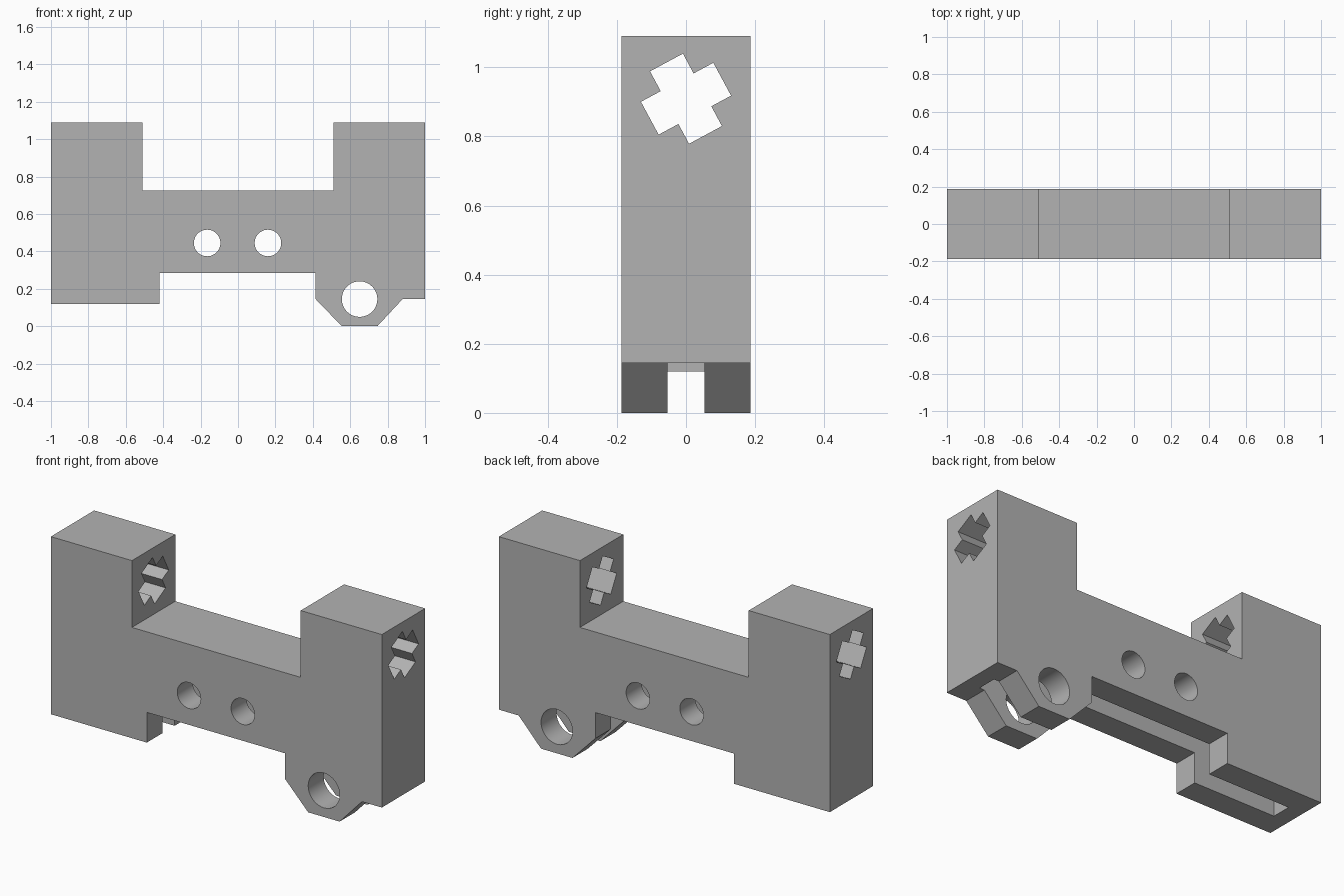
import bpy, bmesh, math
from mathutils import Matrix, Vector

cube = bpy.data.objects.get("Cube")
if cube:
    bpy.data.objects.remove(cube)

grey = bpy.data.materials.new("mid_grey")
grey.use_nodes = True
colour = (0.45, 0.45, 0.45, 1)
grey.diffuse_color = colour
grey.node_tree.nodes["Principled BSDF"].inputs["Base Color"].default_value = colour


def prism(name, outline, axis, depth, turn=0, at=(0, 0, 0)):
    """Extrude a 2D outline along x or y, symmetric about the origin, then move it."""
    bm = bmesh.new()
    if axis == "y":
        points = [(u, -depth / 2, v) for u, v in outline]
        along = Vector((0, depth, 0))
    else:
        points = [(-depth / 2, u, v) for u, v in outline]
        along = Vector((depth, 0, 0))
    face = bm.faces.new([bm.verts.new(p) for p in points])
    grown = bmesh.ops.extrude_face_region(bm, geom=[face])["geom"]
    bmesh.ops.translate(bm, vec=along, verts=[g for g in grown if isinstance(g, bmesh.types.BMVert)])
    bmesh.ops.transform(bm, verts=bm.verts,
                        matrix=Matrix.Translation(at) @ Matrix.Rotation(turn, 4, axis.upper()))
    bmesh.ops.recalc_face_normals(bm, faces=bm.faces)
    mesh = bpy.data.meshes.new(name)
    bm.to_mesh(mesh)
    bm.free()
    mesh.materials.append(grey)
    obj = bpy.data.objects.new(name, mesh)
    bpy.context.collection.objects.link(obj)
    return obj


def circle(radius, sides=48):
    return [(radius * math.cos(math.tau * i / sides), radius * math.sin(math.tau * i / sides))
            for i in range(sides)]


def rectangle(x0, x1, z0, z1):
    return [(x0, z0), (x1, z0), (x1, z1), (x0, z1)]


# Bracket body: two posts, a bridge and a lower pivot lug
body = prism("bracket_body", [
    (-1, 0.12), (-0.42, 0.12), (-0.42, 0.285), (0.415, 0.285),
    (0.415, 0.145), (0.555, 0), (0.745, 0), (0.88, 0.145), (1, 0.145),
    (1, 1.09), (0.51, 1.09), (0.51, 0.725), (-0.51, 0.725), (-0.51, 1.09), (-1, 1.09),
], "y", 0.374)

# Cross-shaped axle channel outline, one arm repeated four times
arm, half = 0.119, 0.054
cross = []
for i in range(4):
    c, s = round(math.cos(i * math.pi / 2)), round(math.sin(i * math.pi / 2))
    for u, v in ((arm, -half), (arm, half), (half, half)):
        cross.append((u * c - v * s, u * s + v * c))

# Cutters: underside slot, two bridge holes, pivot hole and axle channel
cutters = [
    prism("underside_slot_cutter", rectangle(-0.91, 0.91, -0.1, 0.59), "y", 0.107),
    prism("right_hole_cutter", circle(0.071), "y", 1, at=(-0.165, 0, 0.445)),
    prism("left_hole_cutter", circle(0.071), "y", 1, at=(0.16, 0, 0.445)),
    prism("pivot_hole_cutter", circle(0.095), "y", 1, at=(0.65, 0, 0.145)),
    prism("axle_channel_cutter", cross, "x", 3, turn=math.radians(28.3), at=(0, 0, 0.909)),
]

bpy.ops.object.select_all(action="DESELECT")
body.select_set(True)
bpy.context.view_layer.objects.active = body
for cutter in cutters:
    cut = body.modifiers.new(cutter.name, "BOOLEAN")
    cut.operation = "DIFFERENCE"
    cut.solver = "EXACT"
    cut.object = cutter
    bpy.ops.object.modifier_apply(modifier=cut.name)
    bpy.data.objects.remove(cutter)

bpy.ops.object.shade_smooth_by_angle(angle=math.radians(30))
